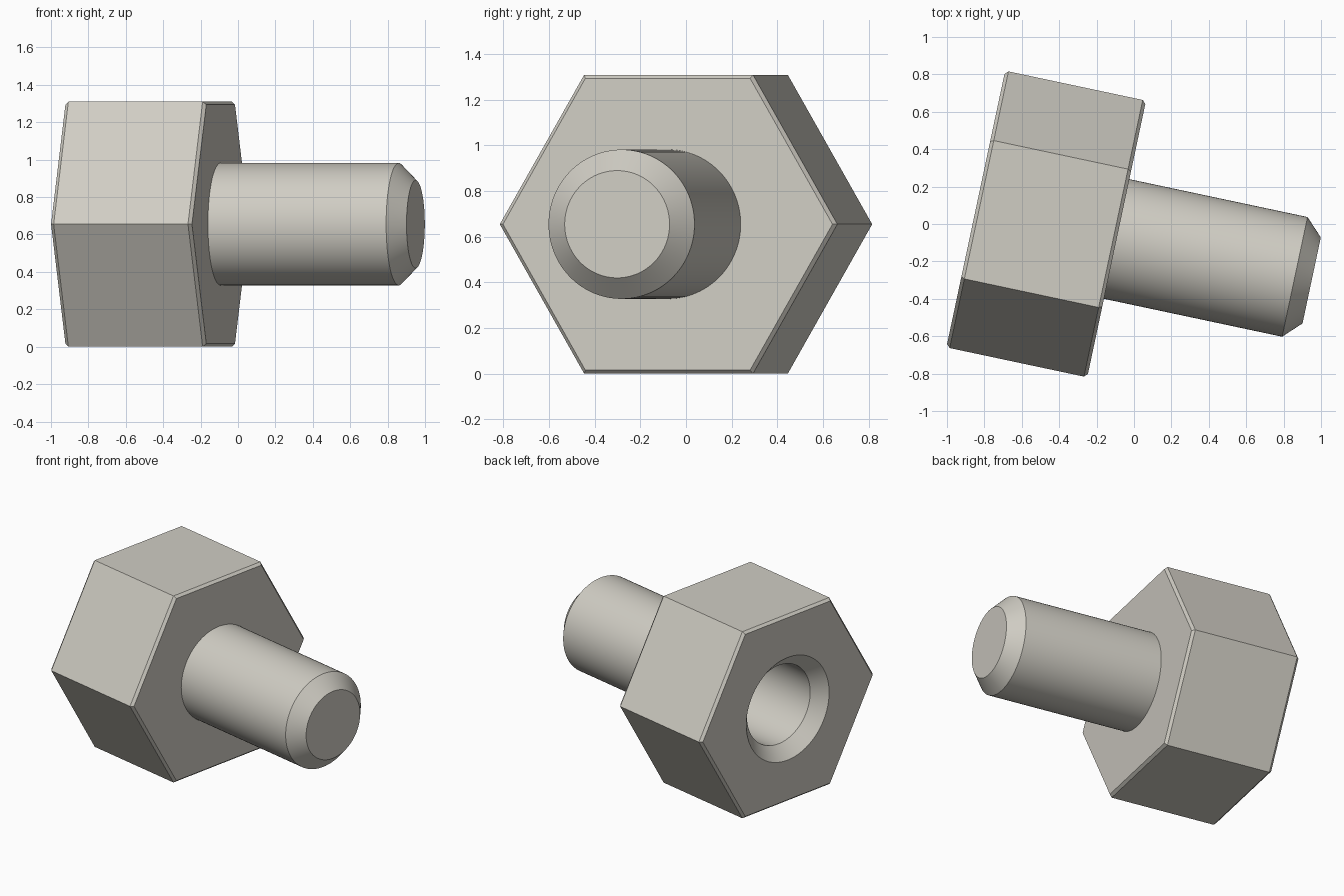
import bpy
import bmesh
from math import cos, sin, tau, radians

cube = bpy.data.objects.get("Cube")
if cube:
    bpy.data.objects.remove(cube, do_unlink=True)

# Single warm grey metal
metal = bpy.data.materials.new("warm_grey_metal")
metal.use_nodes = True
colour = (0.63, 0.61, 0.55, 1.0)
metal.diffuse_color = colour
metal.node_tree.nodes["Principled BSDF"].inputs["Base Color"].default_value = colour

BACK_CENTRE = (-0.846, 0.08, 0.655)
TURN = radians(-12)
HEAD_LENGTH = 0.77
HEAD_RADIUS = 0.756
CHAMFER = 0.018


def turned_part(name, profile, sides):
    """Capped solid around the local x axis from (distance, radius) pairs."""
    bm = bmesh.new()
    rings = []
    for x, r in profile:
        angles = [tau * i / sides for i in range(sides)]
        rings.append([bm.verts.new((x, r * cos(a), r * sin(a))) for a in angles])
    for a, b in zip(rings, rings[1:]):
        for i in range(sides):
            j = (i + 1) % sides
            bm.faces.new((a[i], a[j], b[j], b[i]))
    bm.faces.new(rings[0])
    bm.faces.new(rings[-1])
    bmesh.ops.recalc_face_normals(bm, faces=bm.faces)
    mesh = bpy.data.meshes.new(name)
    bm.to_mesh(mesh)
    bm.free()
    mesh.materials.append(metal)
    obj = bpy.data.objects.new(name, mesh)
    obj.location = BACK_CENTRE
    obj.rotation_euler.z = TURN
    bpy.context.collection.objects.link(obj)
    return obj


def activate(obj):
    bpy.ops.object.select_all(action='DESELECT')
    obj.select_set(True)
    bpy.context.view_layer.objects.active = obj


# Hexagonal head with lightly chamfered ends
head = turned_part("hex_head", [
    (0, HEAD_RADIUS - CHAMFER), (CHAMFER, HEAD_RADIUS),
    (HEAD_LENGTH - CHAMFER, HEAD_RADIUS), (HEAD_LENGTH, HEAD_RADIUS - CHAMFER),
], 6)

# Countersunk blind hole in the back of the head
cutter = turned_part("hole_cutter", [
    (-0.02, 0.38), (0.085, 0.275), (0.71, 0.275),
], 96)
cutter.hide_render = True
cut = head.modifiers.new("hole", 'BOOLEAN')
cut.operation = 'DIFFERENCE'
cut.solver = 'EXACT'
cut.object = cutter
activate(head)
bpy.ops.object.modifier_apply(modifier=cut.name)
bpy.data.objects.remove(cutter, do_unlink=True)

# Round shaft with a bevelled tip
shaft = turned_part("shaft", [
    (HEAD_LENGTH - 0.01, 0.327), (1.744, 0.327), (1.836, 0.235),
], 96)

for part in (head, shaft):
    activate(part)
    bpy.ops.object.shade_smooth_by_angle(angle=radians(25))
